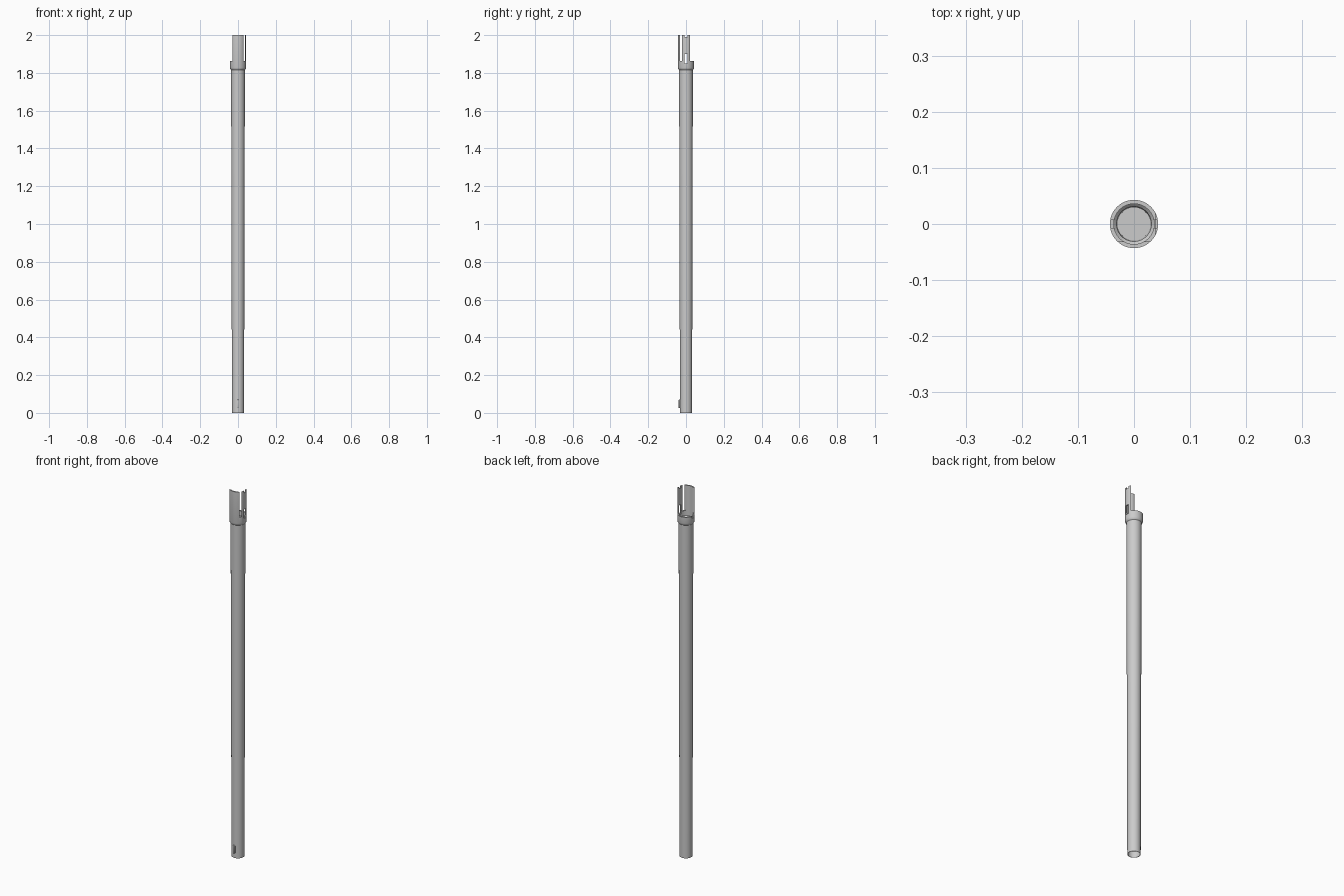
import bpy, bmesh, math

if "Cube" in bpy.data.objects:
    bpy.data.objects.remove(bpy.data.objects["Cube"])

SIDES = 64


def lathe(name, profile, sides=SIDES):
    """Closed (radius, z) outline spun about z into a solid ring."""
    bm = bmesh.new()
    rings = []
    for i in range(sides):
        a = 2 * math.pi * i / sides
        rings.append([bm.verts.new((r * math.cos(a), r * math.sin(a), z)) for r, z in profile])
    n = len(profile)
    for i in range(sides):
        p, q = rings[i], rings[(i + 1) % sides]
        for j in range(n):
            k = (j + 1) % n
            bm.faces.new((p[j], q[j], q[k], p[k]))
    bmesh.ops.recalc_face_normals(bm, faces=bm.faces)
    me = bpy.data.meshes.new(name)
    bm.to_mesh(me)
    bm.free()
    ob = bpy.data.objects.new(name, me)
    bpy.context.collection.objects.link(ob)
    return ob


def box(name, lo, hi):
    bpy.ops.mesh.primitive_cube_add(size=1, location=[(a + b) / 2 for a, b in zip(lo, hi)])
    ob = bpy.context.object
    ob.name = name
    ob.scale = [b - a for a, b in zip(lo, hi)]
    bpy.ops.object.transform_apply(location=False, rotation=False, scale=True)
    return ob


def activate(ob):
    bpy.ops.object.select_all(action='DESELECT')
    ob.select_set(True)
    bpy.context.view_layer.objects.active = ob


def cut(ob, lo, hi):
    cutter = box("cutter", lo, hi)
    cutter.hide_render = True
    activate(ob)
    mod = ob.modifiers.new("cut", 'BOOLEAN')
    mod.operation = 'DIFFERENCE'
    mod.solver = 'EXACT'
    mod.object = cutter
    bpy.ops.object.modifier_apply(modifier=mod.name)
    bpy.data.objects.remove(cutter)


# long, slightly tapered hollow tube
tube = lathe("tapered_tube", [
    (0.032, 0.0), (0.0365, 1.825), (0.0335, 1.825), (0.0295, 0.0)])

# collar with a socket, extended to full height
collar = lathe("collar_and_half_shell", [
    (0.0365, 1.815), (0.041, 1.820), (0.043, 1.828), (0.043, 2.0),
    (0.036, 2.0), (0.036, 1.835), (0.031, 1.83), (0.031, 1.815)])

# trim the extension down to a partial shell on the front and right
cut(collar, (-0.06, -0.031, 1.862), (0.037, 0.06, 2.05))
# slots on both sides and notch in the top edge
cut(collar, (0.025, -0.008, 1.85), (0.06, 0.008, 1.9))
cut(collar, (-0.06, -0.008, 1.85), (-0.025, 0.008, 1.9))
cut(collar, (0.025, -0.008, 1.99), (0.06, 0.008, 2.05))

# disc closing the inside of the tube
bpy.ops.mesh.primitive_cylinder_add(vertices=SIDES, radius=0.0305, depth=0.004,
                                    location=(0, 0, 0.04))
disc = bpy.context.object
disc.name = "inner_disc"

# latch tab low on the front
tab = box("latch_tab", (-0.006, -0.039, 0.025), (0.006, -0.029, 0.07))
activate(tab)
bev = tab.modifiers.new("bevel", 'BEVEL')
bev.width = 0.004
bev.segments = 3
bpy.ops.object.modifier_apply(modifier=bev.name)

for ob in (tube, collar, disc, tab):
    activate(ob)
    bpy.ops.object.shade_smooth_by_angle(angle=math.radians(30))
